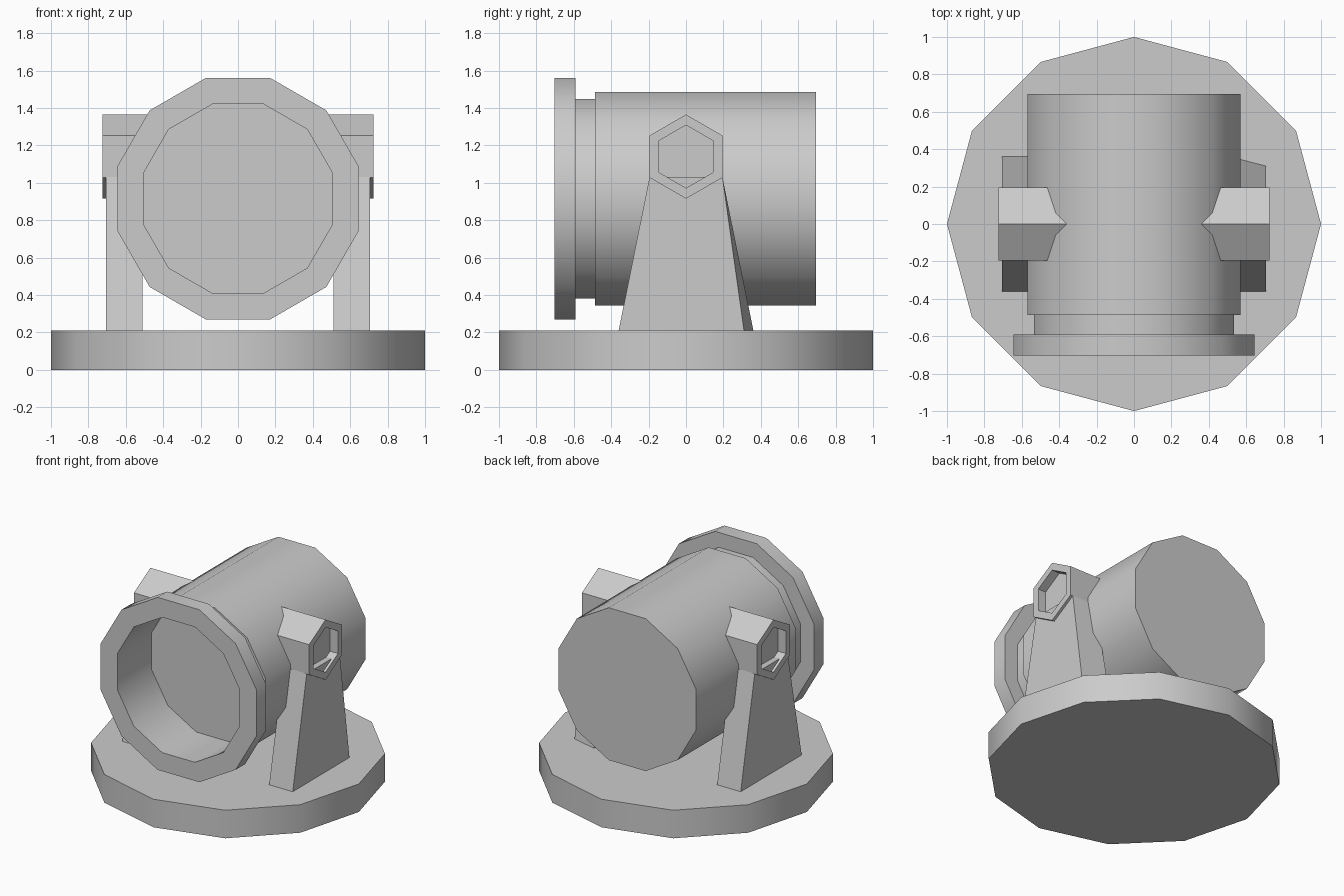
import bpy, bmesh
from math import cos, sin, pi, radians

if "Cube" in bpy.data.objects:
    bpy.data.objects.remove(bpy.data.objects["Cube"])


def finish(name, bm, smooth=False):
    bmesh.ops.recalc_face_normals(bm, faces=bm.faces)
    mesh = bpy.data.meshes.new(name)
    bm.to_mesh(mesh)
    bm.free()
    ob = bpy.data.objects.new(name, mesh)
    bpy.context.collection.objects.link(ob)
    if smooth:
        bpy.ops.object.select_all(action='DESELECT')
        ob.select_set(True)
        bpy.context.view_layer.objects.active = ob
        bpy.ops.object.shade_smooth_by_angle(angle=radians(32))
    return ob


def loft(name, loops, smooth=False):
    """Skin a chain of equal-sized point loops and cap both ends."""
    bm = bmesh.new()
    rings = [[bm.verts.new(p) for p in loop] for loop in loops]
    n = len(rings[0])
    for a, b in zip(rings, rings[1:]):
        for i in range(n):
            j = (i + 1) % n
            bm.faces.new((a[i], a[j], b[j], b[i]))
    bm.faces.new(rings[0])
    bm.faces.new(rings[-1])
    return finish(name, bm, smooth)


def polygon(r, sides, phase):
    return [(r * cos(phase + 2 * pi * i / sides), r * sin(phase + 2 * pi * i / sides))
            for i in range(sides)]


# Twelve-sided base plate
loft("base", [[(u, v, z) for u, v in polygon(1, 12, 0)] for z in (0, 0.21)], True)

# Drum: closed back, stepped neck, front rim and deep recess (apothem, y)
drum_profile = [(0.57, 0.695), (0.57, -0.487), (0.534, -0.487), (0.534, -0.59),
                (0.645, -0.59), (0.645, -0.703), (0.506, -0.703), (0.506, -0.30)]
loft("drum", [[(u, y, 0.915 + v) for u, v in polygon(a / cos(pi / 12), 12, pi / 12)]
              for a, y in drum_profile], True)

# Side supports and hexagonal pivots; the right support is chamfered at the back
for side, label, outer_back in ((-1, "left", 0.36), (1, "right", 0.31)):
    loops = []
    for x, back in ((0.51, 0.36), (0.705, outer_back)):
        loops.append([(side * x, y, z) for y, z in
                      ((-0.36, 0.21), (back, 0.21), (0.195, 1.03), (-0.195, 1.03))])
    loft(label + "_support", loops)

    pivot_profile = [(0.225, 0.33), (0.225, 0.725), (0.168, 0.725), (0.168, 0.66)]
    loft(label + "_pivot", [[(side * x, u, 1.14 + v) for u, v in polygon(r, 6, pi / 6)]
                            for r, x in pivot_profile])
